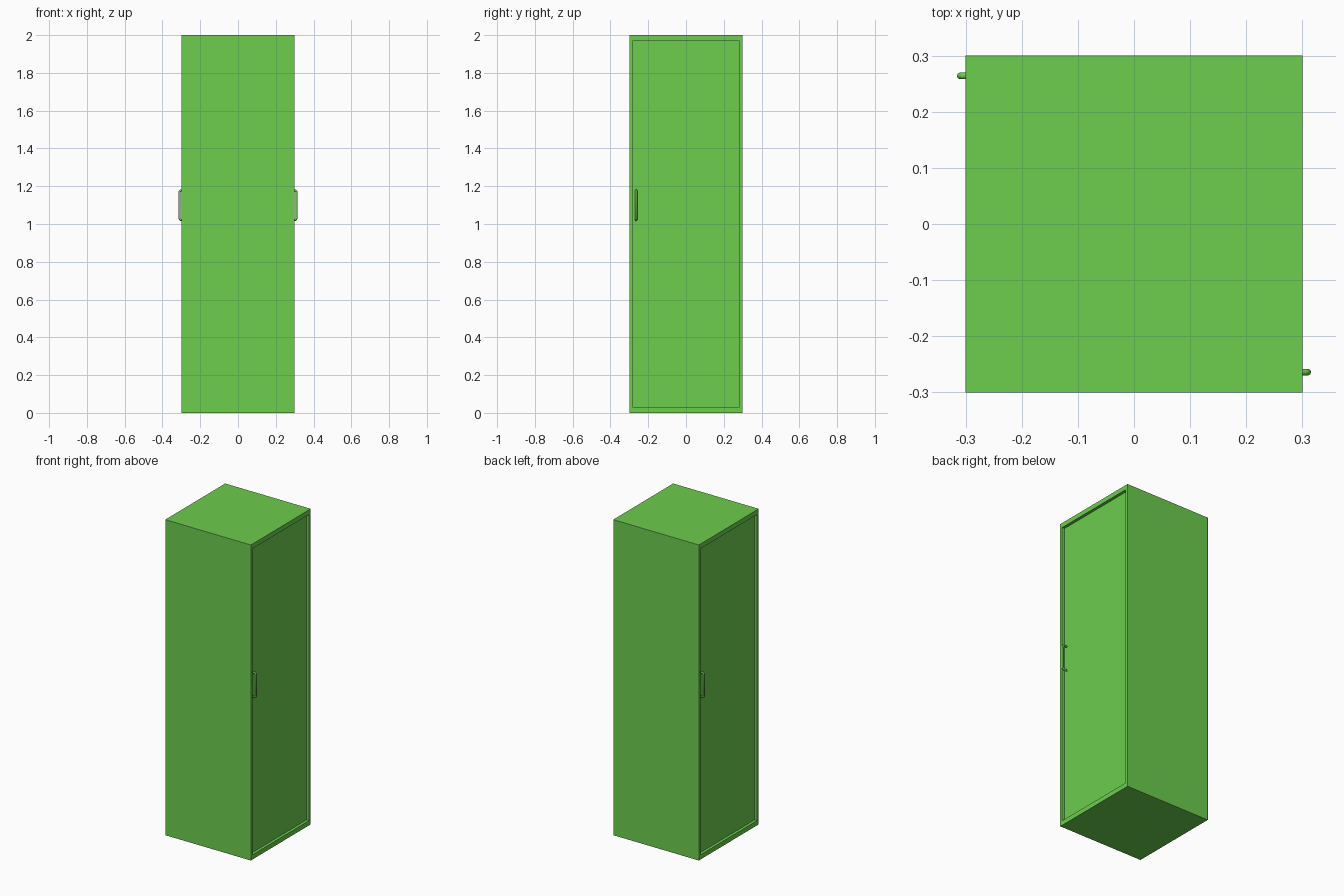
import bpy
from math import pi
from mathutils import Matrix

if "Cube" in bpy.data.objects:
    bpy.data.objects.remove(bpy.data.objects["Cube"])

W, H = 0.6, 2.0          # footprint and height
SIDE, CAP = 0.017, 0.03  # wall and top/bottom thickness
RECESS, DOOR = 0.018, 0.02

green = bpy.data.materials.new("green_paint")
green.diffuse_color = (0.15, 0.61, 0.075, 1)
green.use_nodes = True
green.node_tree.nodes["Principled BSDF"].inputs["Base Color"].default_value = green.diffuse_color


def box(name, lo, hi):
    size = [b - a for a, b in zip(lo, hi)]
    mid = [(a + b) / 2 for a, b in zip(lo, hi)]
    bpy.ops.mesh.primitive_cube_add(size=1)
    ob = bpy.context.object
    ob.name = name
    ob.data.transform(Matrix.Translation(mid) @ Matrix.Diagonal((*size, 1)))
    ob.data.materials.append(green)
    return ob


def handle(name):
    # bent rod with chamfered corners, rooted in the door
    pts = [(0.275, 1.022), (0.304, 1.022), (0.310, 1.030),
           (0.310, 1.170), (0.304, 1.178), (0.275, 1.178)]
    cu = bpy.data.curves.new(name, 'CURVE')
    cu.dimensions = '3D'
    cu.bevel_depth = 0.006
    cu.bevel_resolution = 2
    cu.use_fill_caps = True
    sp = cu.splines.new('POLY')
    sp.points.add(len(pts) - 1)
    for p, (x, z) in zip(sp.points, pts):
        p.co = (x, -0.264, z, 1)
    cu.materials.append(green)
    ob = bpy.data.objects.new(name, cu)
    bpy.context.collection.objects.link(ob)
    return ob


h = W / 2
# cabinet shell
box("bottom_panel", (-h, -h, 0), (h, h, CAP))
box("top_panel", (-h, -h, H - CAP), (h, h, H))
box("front_wall", (-h, -h, CAP), (h, -h + SIDE, H - CAP))
box("back_wall", (-h, h - SIDE, CAP), (h, h, H - CAP))

# recessed doors with handles, the second turned half a circle
for side, turn in (("right", 0), ("left", pi)):
    parts = [box(side + "_door", (h - RECESS - DOOR, -h + SIDE, CAP),
                 (h - RECESS, h - SIDE, H - CAP)),
             handle(side + "_handle")]
    for ob in parts:
        ob.rotation_euler.z = turn
